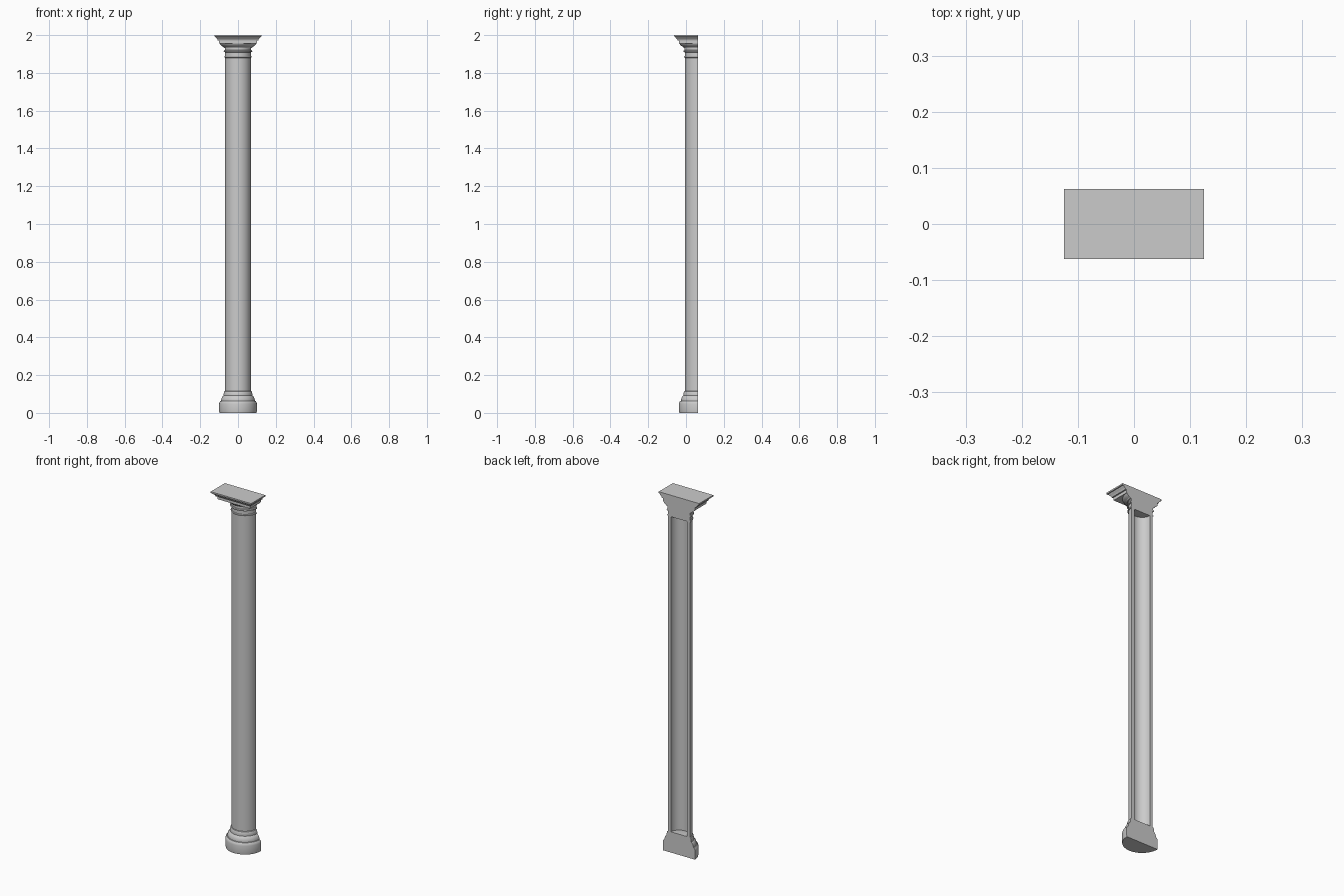
import bpy, bmesh
from math import pi, cos, sin

if "Cube" in bpy.data.objects:
    bpy.data.objects.remove(bpy.data.objects["Cube"])

BACK = 0.0625   # flat wall plane on which the half column's axis lies
SEG = 32


def half_circle(r, n=SEG):
    return [(-r * cos(pi * i / n), BACK - r * sin(pi * i / n)) for i in range(n + 1)]


def half_square(r):
    return [(-r, BACK), (-r, BACK - r), (r, BACK - r), (r, BACK)]


def finish(name, bm):
    bmesh.ops.recalc_face_normals(bm, faces=bm.faces)
    me = bpy.data.meshes.new(name)
    bm.to_mesh(me)
    bm.free()
    ob = bpy.data.objects.new(name, me)
    bpy.context.collection.objects.link(ob)
    bpy.ops.object.select_all(action='DESELECT')
    ob.select_set(True)
    bpy.context.view_layer.objects.active = ob
    bpy.ops.object.shade_smooth_by_angle(angle=0.5)
    return ob


def loft(name, profile, section):
    """Solid half moulding from (radius, z) points, closed at back, top and bottom."""
    bm = bmesh.new()
    rings = [[bm.verts.new((x, y, z)) for x, y in section(r)] for r, z in profile]
    for a, b in zip(rings, rings[1:]):
        for i in range(len(a) - 1):
            bm.faces.new((a[i], a[i + 1], b[i + 1], b[i]))
        bm.faces.new((a[-1], a[0], b[0], b[-1]))
    bm.faces.new(rings[0])
    bm.faces.new(rings[-1])
    return finish(name, bm)


# Rounded plinth and stepped base mouldings
loft("base", [(0.098, 0), (0.1, 0.012), (0.1, 0.048), (0.098, 0.057), (0.093, 0.063),
              (0.089, 0.064), (0.089, 0.07), (0.086, 0.08), (0.081, 0.088),
              (0.076, 0.092), (0.076, 0.097), (0.075, 0.108), (0.072, 0.114),
              (0.068, 0.116)], half_circle)

# Hollow shaft, open at the back
bm = bmesh.new()
loops = [[bm.verts.new((x, y, z)) for x, y in half_circle(0.068) + half_circle(0.05)[::-1]]
         for z in (0.116, 1.88)]
n = len(loops[0])
for i in range(n):
    j = (i + 1) % n
    bm.faces.new((loops[0][i], loops[0][j], loops[1][j], loops[1][i]))
finish("shaft", bm)

# Neck rings and round swelling of the capital
loft("capital", [(0.068, 1.88), (0.071, 1.881), (0.073, 1.885), (0.071, 1.889),
                 (0.068, 1.89), (0.068, 1.909), (0.074, 1.91), (0.076, 1.914),
                 (0.074, 1.919), (0.07, 1.92), (0.07, 1.932), (0.075, 1.933),
                 (0.078, 1.938), (0.086, 1.942), (0.093, 1.948), (0.097, 1.955)],
     half_circle)

# Square top slab with curved edge moulding
loft("abacus", [(0.1, 1.955), (0.1, 1.971), (0.107, 1.972), (0.109, 1.978),
                (0.114, 1.983), (0.118, 1.987), (0.119, 1.991), (0.125, 1.992),
                (0.125, 2.0)], half_square)
